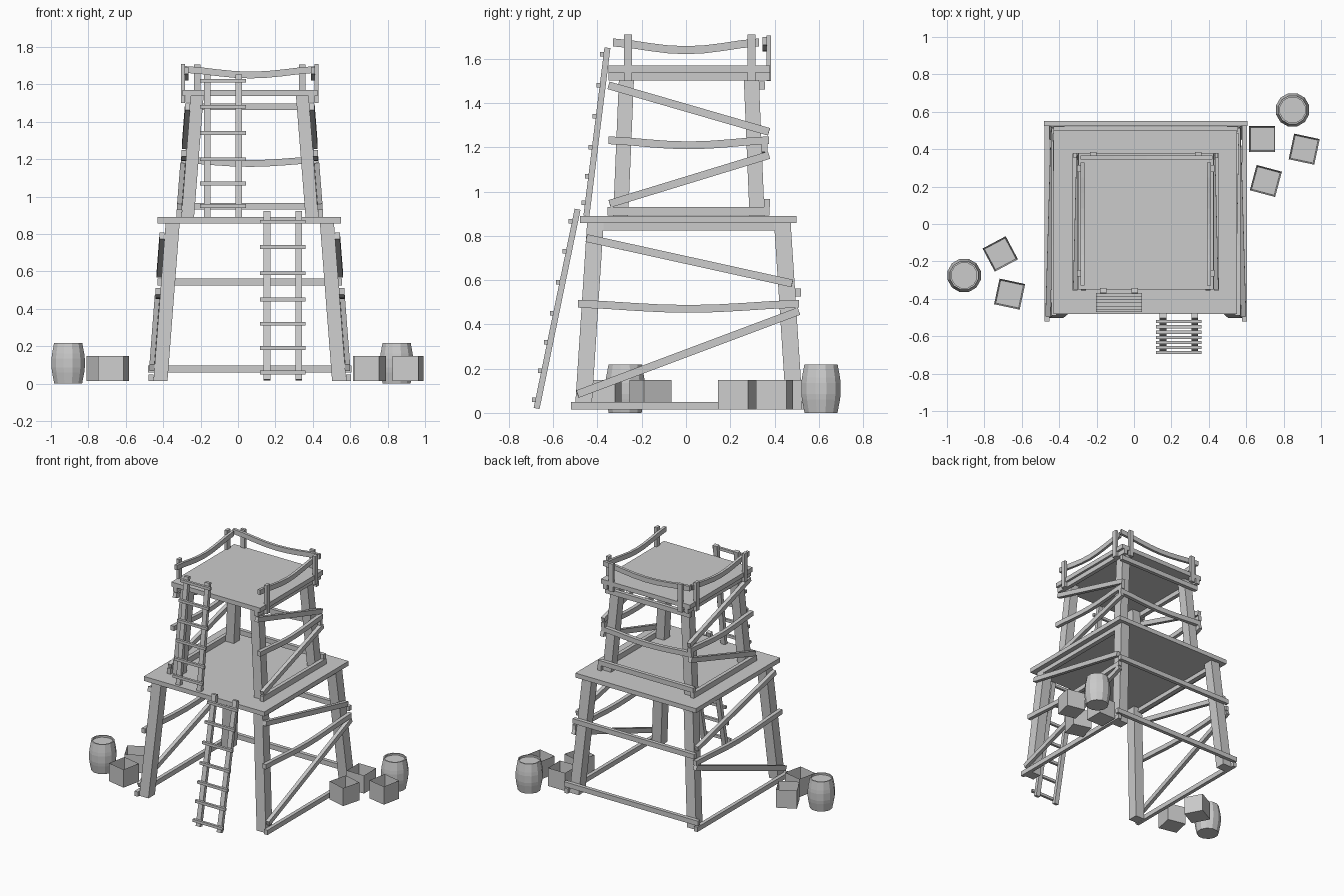
import bpy, bmesh, math
from mathutils import Vector, Matrix

if "Cube" in bpy.data.objects:
    bpy.data.objects.remove(bpy.data.objects["Cube"])

CX, CY = 0.063, 0.013          # tower axis


def finish(name, bm):
    bmesh.ops.recalc_face_normals(bm, faces=bm.faces)
    me = bpy.data.meshes.new(name)
    bm.to_mesh(me)
    bm.free()
    ob = bpy.data.objects.new(name, me)
    bpy.context.collection.objects.link(ob)
    return ob


def sweep(name, rings):
    """Skin a list of four-corner rings and cap the ends."""
    bm = bmesh.new()
    vs = [[bm.verts.new(p) for p in r] for r in rings]
    for r, s in zip(vs, vs[1:]):
        for i in range(4):
            j = (i + 1) % 4
            bm.faces.new((r[i], r[j], s[j], s[i]))
    bm.faces.new(vs[0])
    bm.faces.new(vs[-1])
    return finish(name, bm)


def plank(name, pts, normal, thick, height):
    """Board along pts; normal points through its thickness."""
    pts = [Vector(p) for p in pts]
    d = (pts[-1] - pts[0]).normalized()
    b = d.cross(Vector(normal)).normalized()
    a = b.cross(d) * thick / 2
    b = b * height / 2
    return sweep(name, [[p + a + b, p - a + b, p - a - b, p + a - b] for p in pts])


def box(name, x0, x1, y0, y1, z0, z1):
    return sweep(name, [[(x0, y0, z), (x1, y0, z), (x1, y1, z), (x0, y1, z)]
                        for z in (z0, z1)])


def sag_line(p, q, sag, n=8):
    p, q = Vector(p), Vector(q)
    return [p.lerp(q, i / n) - Vector((0, 0, sag * math.sin(math.pi * i / n) ** 1.5))
            for i in range(n + 1)]


# Decks
box("lower_deck", -0.43, 0.55, -0.48, 0.50, 0.857, 0.89)
box("upper_deck", -0.297, 0.425, -0.35, 0.38, 1.537, 1.57)


# Outer half-widths of the leg frame (x, y) at bottom and top of each stage
stages = {
    "lower": dict(z=(0.015, 0.857), hx=(0.515, 0.45), hy=(0.515, 0.46), w=0.075),
    "upper": dict(z=(0.89, 1.537), hx=(0.366, 0.315), hy=(0.342, 0.315), w=0.068),
}


def face(stage, axis, z):
    s = stages[stage]
    t = (z - s["z"][0]) / (s["z"][1] - s["z"][0])
    return s[axis][0] + t * (s[axis][1] - s[axis][0])


for st, s in stages.items():
    # Tapering legs
    for sx in (-1, 1):
        for sy in (-1, 1):
            rings = []
            for z in s["z"]:
                ox, oy, w = face(st, "hx", z), face(st, "hy", z), s["w"]
                rings.append([(CX + sx * a, CY + sy * b, z) for a, b in
                              ((ox, oy), (ox - w, oy), (ox - w, oy - w), (ox, oy - w))])
            sweep(st + "_leg", rings)

T = 0.027


def side_plank(name, st, y0, z0, y1, z1, sag=0.0, h=0.035):
    for sx in (-1, 1):
        p = (CX + sx * (face(st, "hx", z0) + T / 2), y0, z0)
        q = (CX + sx * (face(st, "hx", z1) + T / 2), y1, z1)
        pts = sag_line(p, q, sag) if sag else [p, q]
        plank(name, pts, (1, 0, 0), T, h)


def back_plank(name, st, z, over, sag=0.0):
    y = CY + face(st, "hy", z) + T / 2
    w = face(st, "hx", z) + over
    p, q = (CX - w, y, z), (CX + w, y, z)
    plank(name, sag_line(p, q, sag) if sag else [p, q], (0, 1, 0), T, 0.036)


# Side boards and diagonal braces
side_plank("lower_side_sill", "lower", -0.52, 0.032, 0.55, 0.032)
side_plank("lower_side_rail", "lower", -0.488, 0.493, 0.51, 0.493, 0.023)
side_plank("lower_brace_high", "lower", -0.45, 0.79, 0.48, 0.585)
side_plank("lower_brace_low", "lower", -0.49, 0.085, 0.51, 0.46)
side_plank("upper_side_sill", "upper", -0.355, 0.911, 0.378, 0.911, h=0.04)
side_plank("upper_side_rail", "upper", -0.35, 1.232, 0.375, 1.232, 0.023)
side_plank("upper_brace_high", "upper", -0.35, 1.48, 0.375, 1.27)
side_plank("upper_brace_low", "upper", -0.345, 0.945, 0.375, 1.165)

# Back boards
back_plank("lower_back_sill", "lower", 0.078, 0.035)
back_plank("lower_back_rail", "lower", 0.543, 0.02)
back_plank("upper_back_sill", "upper", 0.948, 0.025)
back_plank("upper_back_rail", "upper", 1.197, 0.025, 0.02)
back_plank("upper_back_top", "upper", 1.48, 0.025)

# Joists under deck edges
for sx in (-1, 1):
    a, b = sorted((CX + sx * 0.45, CX + sx * 0.415))
    box("lower_joist", a, b, -0.445, 0.475, 0.825, 0.857)
    a, b = sorted((CX + sx * 0.345, CX + sx * 0.315))
    box("upper_joist", a, b, -0.35, 0.38, 1.502, 1.537)

# Railing posts and sagging rails
for sx in (-1, 1):
    a, b = sorted((CX + sx * 0.368, CX + sx * 0.346))
    for y in (-0.263, 0.297):
        box("side_post", a, b, y - 0.018, y + 0.018, 1.5, 1.71)
    x = CX + sx * 0.338
    plank("side_handrail", sag_line((x, -0.33, 1.674), (x, 0.33, 1.674), 0.035),
          (1, 0, 0), 0.02, 0.036)
    x = CX + sx * 0.281
    box("back_post", x - 0.018, x + 0.018, 0.364, 0.385, 1.5, 1.705)
plank("back_handrail", sag_line((-0.285, 0.355, 1.68), (0.42, 0.355, 1.68), 0.03),
      (0, 1, 0), 0.02, 0.036)


# Ladders
def ladder(name, x, bottom, top, rungs):
    (y0, z0), (y1, z1) = bottom, top
    for sx in (-1, 1):
        xs = x + sx * 0.085
        plank(name + "_rail", [(xs, y0, z0), (xs, y1, z1)], (1, 0, 0), 0.035, 0.027)
    for z in rungs:
        y = y0 + (y1 - y0) * (z - z0) / (z1 - z0) - 0.02
        box(name + "_rung", x - 0.122, x + 0.122, y - 0.009, y + 0.009, z - 0.01, z + 0.01)


ladder("lower_ladder", 0.24, (-0.675, 0.02), (-0.49, 0.92),
       (0.06, 0.19, 0.32, 0.45, 0.59, 0.73, 0.865))
ladder("upper_ladder", -0.08, (-0.45, 0.89), (-0.355, 1.65),
       (0.95, 1.07, 1.2, 1.34, 1.48, 1.62))


# Barrels with recessed lids
def barrel(x, y):
    bm = bmesh.new()
    prof = [(0.077, 0), (0.089, 0.06), (0.092, 0.085), (0.092, 0.135),
            (0.089, 0.16), (0.078, 0.218), (0.069, 0.218), (0.069, 0.205)]
    n = 12
    rings = [[bm.verts.new((x + r * math.cos(2 * math.pi * (i + .5) / n),
                            y + r * math.sin(2 * math.pi * (i + .5) / n), z))
              for i in range(n)] for r, z in prof]
    for r, s in zip(rings, rings[1:]):
        for i in range(n):
            j = (i + 1) % n
            bm.faces.new((r[i], r[j], s[j], s[i]))
    bm.faces.new(rings[0])
    bm.faces.new(rings[-1])
    finish("barrel", bm)


barrel(0.848, 0.61)
barrel(-0.908, -0.275)


# Open crates
def crate(x, y, deg):
    bm = bmesh.new()
    bmesh.ops.create_cube(bm, size=1, matrix=Matrix.Diagonal((0.14, 0.14, 0.133, 1)))
    top = max(bm.faces, key=lambda f: f.calc_center_median().z)
    bmesh.ops.inset_region(bm, faces=[top], thickness=0.011)
    bmesh.ops.translate(bm, verts=top.verts[:], vec=(0, 0, -0.115))
    ob = finish("crate", bm)
    ob.location = (x, y, 0.081)
    ob.rotation_euler.z = math.radians(deg)


for c in ((0.685, 0.455, 0), (0.91, 0.40, -12), (0.705, 0.23, -15),
          (-0.715, -0.16, 28), (-0.665, -0.375, -12)):
    crate(*c)
